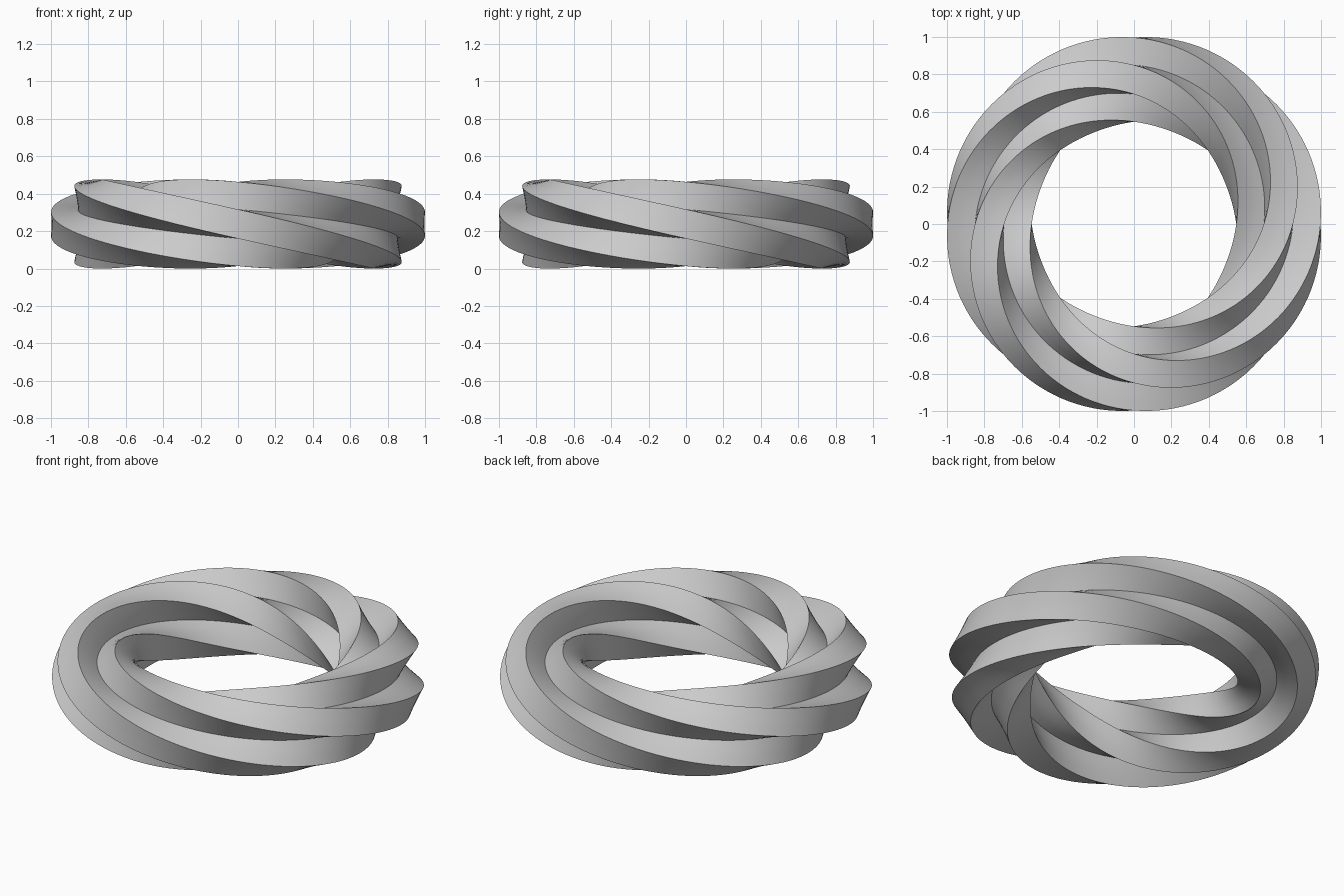
import bpy
import bmesh
from math import sin, cos, pi, hypot, radians
from mathutils import Vector, Matrix

cube = bpy.data.objects.get("Cube")
if cube:
    bpy.data.objects.remove(cube, do_unlink=True)

RING_RADIUS = 0.772
ARM_REACH = 0.225
ARM_HALF = 0.078
STEPS = 144
SIDE_CUTS = 3


def cross_section():
    """Plus-shaped outline, one arm repeated four times, sides subdivided."""
    arm = [(ARM_HALF, -ARM_HALF), (ARM_REACH, -ARM_HALF), (ARM_REACH, ARM_HALF)]
    corners = [Matrix.Rotation(q * pi / 2, 2) @ Vector(p)
               for q in range(4) for p in arm]
    return [a.lerp(b, i / SIDE_CUTS)
            for a, b in zip(corners, corners[1:] + corners[:1])
            for i in range(SIDE_CUTS)]


def twisted_ring(name, material):
    """Sweep the section round a circle, turning it once on the way."""
    outline = cross_section()
    centre_z = hypot(ARM_REACH, ARM_HALF)
    bm = bmesh.new()
    rings = []
    for s in range(STEPS):
        around = 2 * pi * s / STEPS
        turn = Matrix.Rotation(-around, 2)
        ring = []
        for p in outline:
            out, up = turn @ p
            r = RING_RADIUS + out
            ring.append(bm.verts.new((r * cos(around), r * sin(around), centre_z + up)))
        rings.append(ring)
    n = len(outline)
    for a, b in zip(rings, rings[1:] + rings[:1]):
        for i in range(n):
            j = (i + 1) % n
            bm.faces.new((a[i], b[i], b[j], a[j]))
    bmesh.ops.recalc_face_normals(bm, faces=bm.faces)
    mesh = bpy.data.meshes.new(name)
    bm.to_mesh(mesh)
    bm.free()
    mesh.materials.append(material)
    obj = bpy.data.objects.new(name, mesh)
    bpy.context.collection.objects.link(obj)
    return obj


# Single plain grey
grey = bpy.data.materials.new("light_grey")
grey.use_nodes = True
colour = (0.6, 0.6, 0.6, 1)
grey.diffuse_color = colour
grey.node_tree.nodes["Principled BSDF"].inputs["Base Color"].default_value = colour

# Ring with smooth flanks and crisp arm edges
ring = twisted_ring("twisted_ring", grey)
bpy.ops.object.select_all(action="DESELECT")
ring.select_set(True)
bpy.context.view_layer.objects.active = ring
bpy.ops.object.shade_smooth_by_angle(angle=radians(40))
